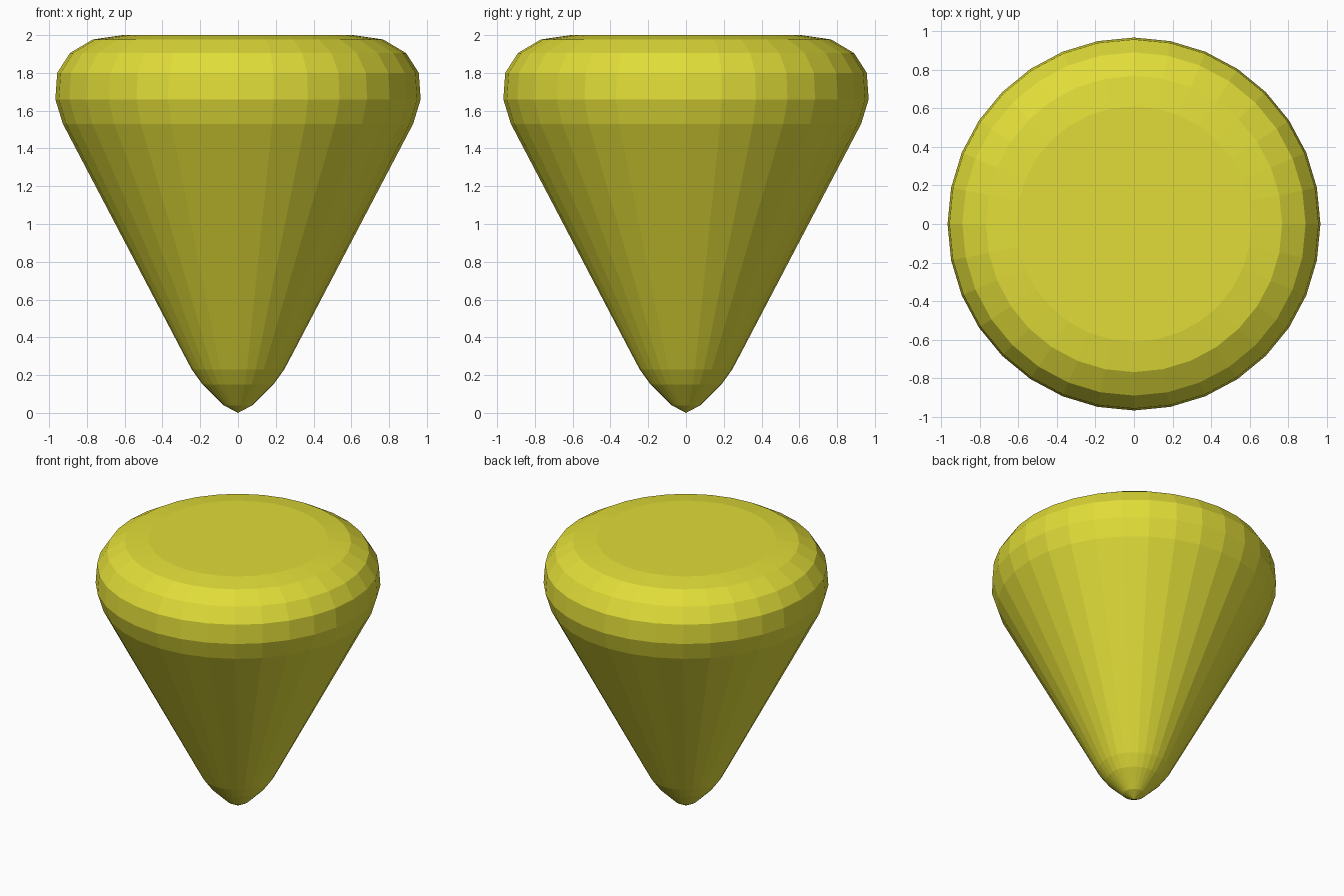
import bpy, bmesh
from math import cos, sin, tau

if "Cube" in bpy.data.objects:
    bpy.data.objects.remove(bpy.data.objects["Cube"])

SIDES = 32
# Profile from the rounded tip up to the flat top: (radius, height)
PROFILE = [(0.075, 0.04), (0.187, 0.15), (0.245, 0.23), (0.298, 0.33),
           (0.927, 1.53), (0.967, 1.66), (0.957, 1.80), (0.89, 1.905),
           (0.768, 1.977), (0.61, 2.0)]

bm = bmesh.new()
rings = [[bm.verts.new((r * cos(tau * i / SIDES), r * sin(tau * i / SIDES), z))
          for i in range(SIDES)] for r, z in PROFILE]
tip = bm.verts.new((0, 0, 0))

# Side bands, pointed bottom and flat cap
for i in range(SIDES):
    j = (i + 1) % SIDES
    for low, high in zip(rings, rings[1:]):
        bm.faces.new((low[i], low[j], high[j], high[i]))
    bm.faces.new((tip, rings[0][j], rings[0][i]))
bm.faces.new(rings[-1])
bmesh.ops.recalc_face_normals(bm, faces=bm.faces[:])

mesh = bpy.data.meshes.new("rounded_cone")
bm.to_mesh(mesh)
bm.free()
cone = bpy.data.objects.new("rounded_cone", mesh)
bpy.context.collection.objects.link(cone)

# Yellow surface
yellow = bpy.data.materials.new("yellow")
yellow.diffuse_color = (0.75, 0.72, 0.04, 1)
yellow.use_nodes = True
yellow.node_tree.nodes["Principled BSDF"].inputs["Base Color"].default_value = yellow.diffuse_color
mesh.materials.append(yellow)
